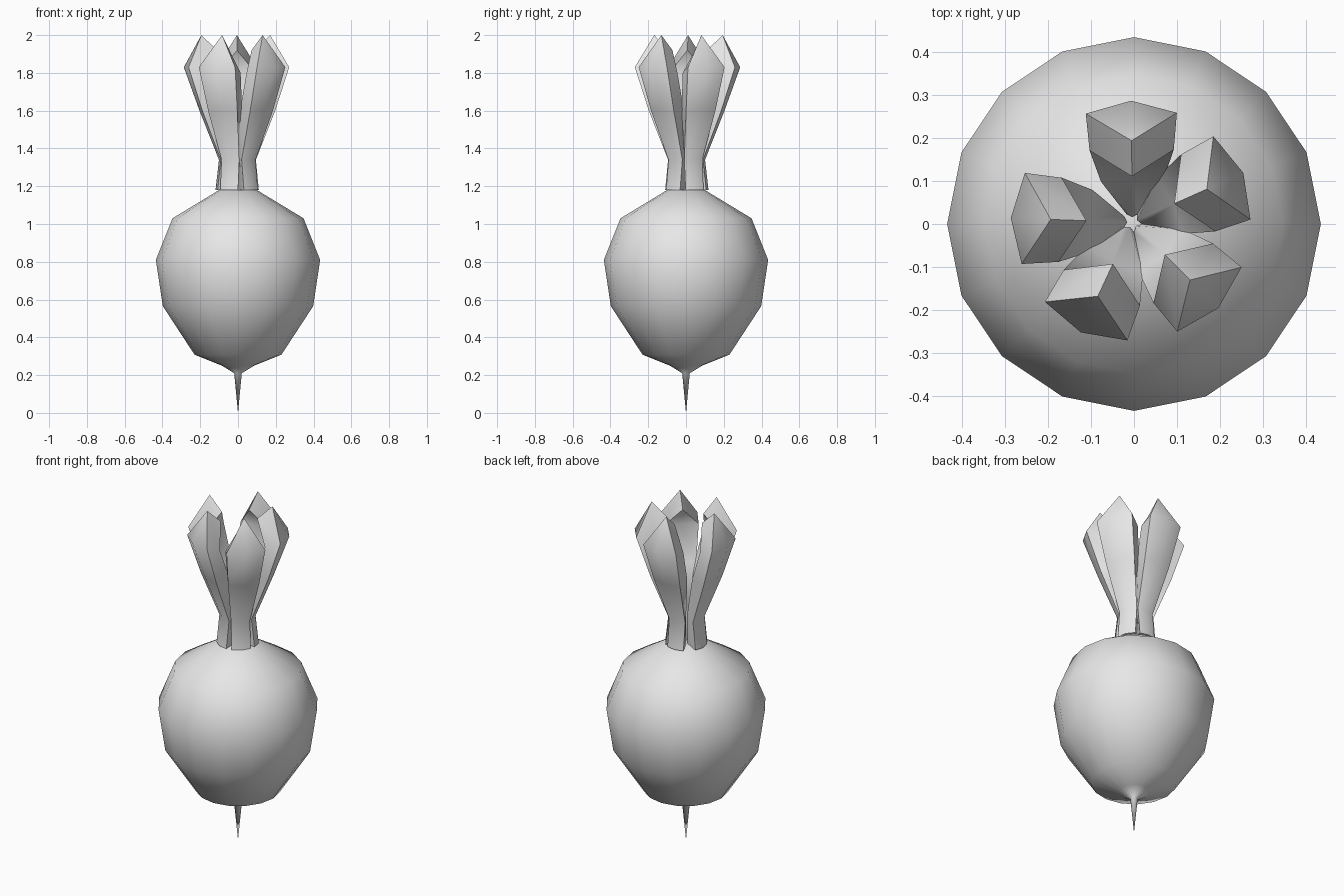
import bpy, bmesh, math

if "Cube" in bpy.data.objects:
    bpy.data.objects.remove(bpy.data.objects["Cube"])

skin = bpy.data.materials.new("plain_grey")
skin.diffuse_color = (0.8, 0.8, 0.8, 1)
skin.use_nodes = True
skin.node_tree.nodes["Principled BSDF"].inputs["Base Color"].default_value = skin.diffuse_color


def finish(bm, name, angle):
    bmesh.ops.recalc_face_normals(bm, faces=bm.faces)
    mesh = bpy.data.meshes.new(name)
    bm.to_mesh(mesh)
    bm.free()
    mesh.materials.append(skin)
    ob = bpy.data.objects.new(name, mesh)
    bpy.context.collection.objects.link(ob)
    bpy.ops.object.select_all(action='DESELECT')
    ob.select_set(True)
    bpy.context.view_layer.objects.active = ob
    bpy.ops.object.shade_smooth_by_angle(angle=math.radians(angle))
    return ob


# Bulb and taproot: a 16-sided turned profile of (radius, height)
PROFILE = [(0, 0), (0.02, 0.21), (0.085, 0.25), (0.23, 0.308), (0.398, 0.565),
           (0.435, 0.81), (0.347, 1.03), (0.1, 1.18), (0, 1.185)]
SIDES = 16
bm = bmesh.new()
rings = []
for r, z in PROFILE:
    if r == 0:
        rings.append([bm.verts.new((0, 0, z))] * SIDES)
    else:
        rings.append([bm.verts.new((r * math.cos(math.tau * i / SIDES),
                                    r * math.sin(math.tau * i / SIDES), z))
                      for i in range(SIDES)])
for lo, hi in zip(rings, rings[1:]):
    for i in range(SIDES):
        j = (i + 1) % SIDES
        bm.faces.new(dict.fromkeys((lo[i], lo[j], hi[j], hi[i])))
finish(bm, "bulb", 62)

# Leaf sheets, base to shoulder: (height, middle radius, edge radius, half width)
OUTER = [(1.18, 0.115, 0.102, 0.052), (1.34, 0.097, 0.085, 0.052),
         (1.6, 0.2, 0.182, 0.085), (1.83, 0.283, 0.254, 0.106)]
INNER = [(1.18, 0.012, 0.018, 0.012), (1.37, 0.012, 0.02, 0.014),
         (1.61, 0.105, 0.095, 0.072), (1.80, 0.185, 0.168, 0.098)]
OUTER_TIP, INNER_TIP = (0.19, 2.0), (0.107, 1.92)


def leaf(name, degrees):
    """Thick pointed leaf: an outer and an inner sheet joined by a rim."""
    a = math.radians(degrees)
    c, s = math.cos(a), math.sin(a)
    bm = bmesh.new()

    def vert(r, t, z):
        return bm.verts.new((r * c - t * s - 0.004, r * s + t * c + 0.004, z))

    def sheet(rows, tip):
        grid = [[vert(e, -w, z), vert(m, 0, z), vert(e, w, z)]
                for z, m, e, w in rows]
        top = vert(tip[0], 0, tip[1])
        for lo, hi in zip(grid, grid[1:]):
            for i in (0, 1):
                bm.faces.new((lo[i], lo[i + 1], hi[i + 1], hi[i]))
        for i in (0, 1):
            bm.faces.new((grid[-1][i], grid[-1][i + 1], top))
        # outline running round the sheet
        return ([row[0] for row in grid] + [top]
                + [row[2] for row in reversed(grid)] + [grid[0][1]])

    out, inn = sheet(OUTER, OUTER_TIP), sheet(INNER, INNER_TIP)
    n = len(out)
    for i in range(n):
        j = (i + 1) % n
        bm.faces.new((out[i], out[j], inn[j], inn[i]))
    finish(bm, name, 55)


# Five leaves around the crown
for k, degrees in enumerate((90.5, 178, 245, 315, 24)):
    leaf(f"leaf_{k + 1}", degrees)
